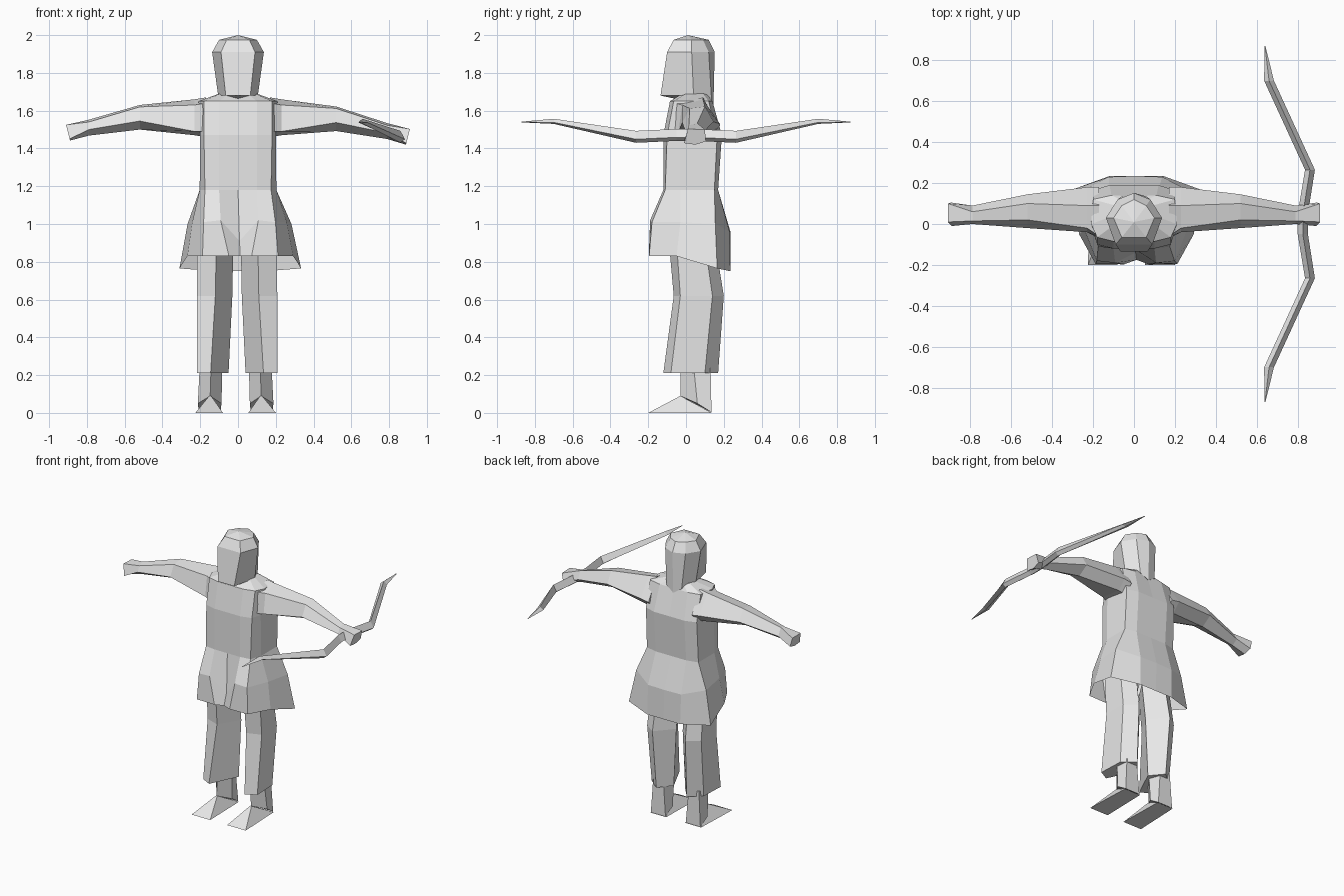
import bpy, bmesh, math

cloth = bpy.data.materials.new("light grey")
cloth.diffuse_color = (0.8, 0.8, 0.8, 1)


def loft(name, rings, bottom=True, top=True):
    """Skin a list of equal-length point rings into one flat-shaded object."""
    bm = bmesh.new()
    loops = [[bm.verts.new(p) for p in r] for r in rings]
    n = len(loops[0])
    for a, b in zip(loops, loops[1:]):
        for i in range(n):
            j = (i + 1) % n
            bm.faces.new((a[i], a[j], b[j], b[i]))
    if bottom:
        bm.faces.new(loops[0][::-1])
    if top:
        bm.faces.new(loops[-1])
    bmesh.ops.remove_doubles(bm, verts=bm.verts[:], dist=0.0005)
    bmesh.ops.recalc_face_normals(bm, faces=bm.faces[:])
    me = bpy.data.meshes.new(name)
    bm.to_mesh(me)
    bm.free()
    me.materials.append(cloth)
    ob = bpy.data.objects.new(name, me)
    bpy.context.collection.objects.link(ob)
    return ob


def sym(half, z=None, dx=0.0):
    """Close a front-to-back half outline by mirroring it in x."""
    pts = [(p[0], p[1], p[2] if z is None else z) for p in half]
    pts += [(-x, y, h) for x, y, h in pts[-2:0:-1]]
    return [(x + dx, y, h) for x, y, h in pts]


def side_ring(pts, s, dx, z=None):
    """Place a ring on the left or right side."""
    return [(s * p[0] + dx, p[1], p[2] if z is None else z) for p in pts]


# Torso with shoulders sloping up to the neck
waist = [(0, -.12), (.1, -.12), (.175, -.11), (.203, -.03), (.203, .15), (.12, .17), (0, .17)]
loft("torso", [
    sym(waist, 1.18),
    sym([(0, -.12), (.1, -.12), (.18, -.1), (.2, -.03), (.2, .165), (.12, .19), (0, .19)], 1.47),
    sym([(0, -.085), (.1, -.085), (.18, -.065), (.21, 0), (.2, .12), (.11, .14), (0, .135)], 1.65),
    sym([(0, -.02), (.05, -.02), (.09, 0), (.1, .04), (.09, .09), (.05, .11), (0, .11)], 1.69)])

# Flared tunic skirt, open below, with a fold down the front
loft("skirt", [
    sym(waist, 1.18),
    sym([(0, -.14, .91), (.1, -.19, 1.02), (.19, -.18, 1.01), (.25, -.03, 1.01),
         (.275, .155, 1.0), (.13, .23, .96), (0, .235, .96)], dx=.008),
    sym([(0, -.175, .83), (.06, -.197, .83), (.2, -.195, .83), (.28, -.05, .83),
         (.322, .165, .765), (.13, .235, .75), (0, .235, .75)], dx=.012)], bottom=False, top=False)

# Neck and hooded head
neck = [(0, -.01), (.05, 0), (.06, .05), (.04, .1), (0, .1)]
loft("neck", [sym(neck, 1.6), sym(neck, 1.75)])
loft("head", [
    sym([(0, -.135, 1.68), (.065, -.135, 1.68), (.105, .04, 1.68), (.06, .135, 1.66), (0, .145, 1.62)]),
    sym([(0, -.1), (.09, -.1), (.137, .03), (.08, .12), (0, .152)], 1.91),
    sym([(0, -.065), (.06, -.065), (.1, .03), (.06, .09), (0, .12)], 1.975),
    sym([(0, .01)] * 5, 2.0)])

# Arm sections: x, then (y, z) pairs from front underside round the back to the front
arm = [
    (.17, [(-.07, 1.49), (.12, 1.46), (.18, 1.52), (.09, 1.67), (-.06, 1.64)]),
    (.23, [(-.04, 1.49), (.12, 1.47), (.18, 1.53), (.09, 1.66), (-.02, 1.63)]),
    (.52, [(-.02, 1.545), (.07, 1.5), (.145, 1.55), (.1, 1.63), (.02, 1.62)]),
    (.79, [(0, 1.5), (.05, 1.468), (.09, 1.5), (.06, 1.552), (.015, 1.54)]),
    (.9, [(-.01, 1.45), (.05, 1.442), (.105, 1.46), (.1, 1.522), (.01, 1.525)])]

for side, s, drop in (("left", -1, 0), ("right", 1, .022)):
    # Arm ending in a flared hand; the bow arm hangs slightly lower
    rings = []
    for x, sec in arm:
        low = drop * max(0, (x - .3) / .6)
        tilt = .25 if x > .85 else 0
        rings.append([(s * (x + tilt * (z - 1.485)), y, z - low) for y, z in sec])
    loft(side + "_arm", rings)

    # Wide trouser leg with a front ridge
    d = -.005
    loft(side + "_trouser_leg", [
        side_ring([(.14, -.12), (.213, -.08), (.205, .1), (.12, .17), (.045, .08)], s, d, .21),
        side_ring([(.115, -.065), (.213, -.03), (.213, .14), (.13, .2), (.025, .08)], s, d, .62),
        side_ring([(.11, -.09), (.21, -.05), (.205, .1), (.12, .155), (.02, .05)], s, d, .9)])

    # Shin running down to the heel
    d = -.0125
    loft(side + "_shin", [
        side_ring([(.135, -.03, .09), (.2, .06, .05), (.195, .135, .003),
                   (.08, .135, .003), (.075, .06, .05)], s, d),
        side_ring([(.13, -.03), (.19, .04), (.18, .13), (.1, .13), (.07, .05)], s, d, .25)])

    # Wedge foot rising to the ankle
    sole = [(.067, -.2, 0), (.213, -.2, 0), (.2, .135, 0), (.075, .135, 0)]
    instep = [(.13, -.03, .09), (.14, -.03, .09), (.19, .1, .02), (.085, .1, .02)]
    loft(side + "_foot", [side_ring(sole, s, d), side_ring(instep, s, d)])

# Recurved bow: y, inner x, outer x, bottom z, top z along one limb, mirrored
limb = [(.87, .638, .642, 1.538, 1.542), (.7, .636, .684, 1.53, 1.557),
        (.265, .836, .884, 1.43, 1.493), (.05, .8, .85, 1.44, 1.503)]
path = limb + [(-p[0],) + p[1:] for p in limb[::-1]]
rings = []
for y, a, b, lo, hi in path:
    side_z, mid = lo + .3 * (hi - lo), (a + b) / 2
    rings.append([(a, y, side_z), (mid, y, lo), (b, y, side_z), (mid, y, hi)])
loft("bow", rings)
